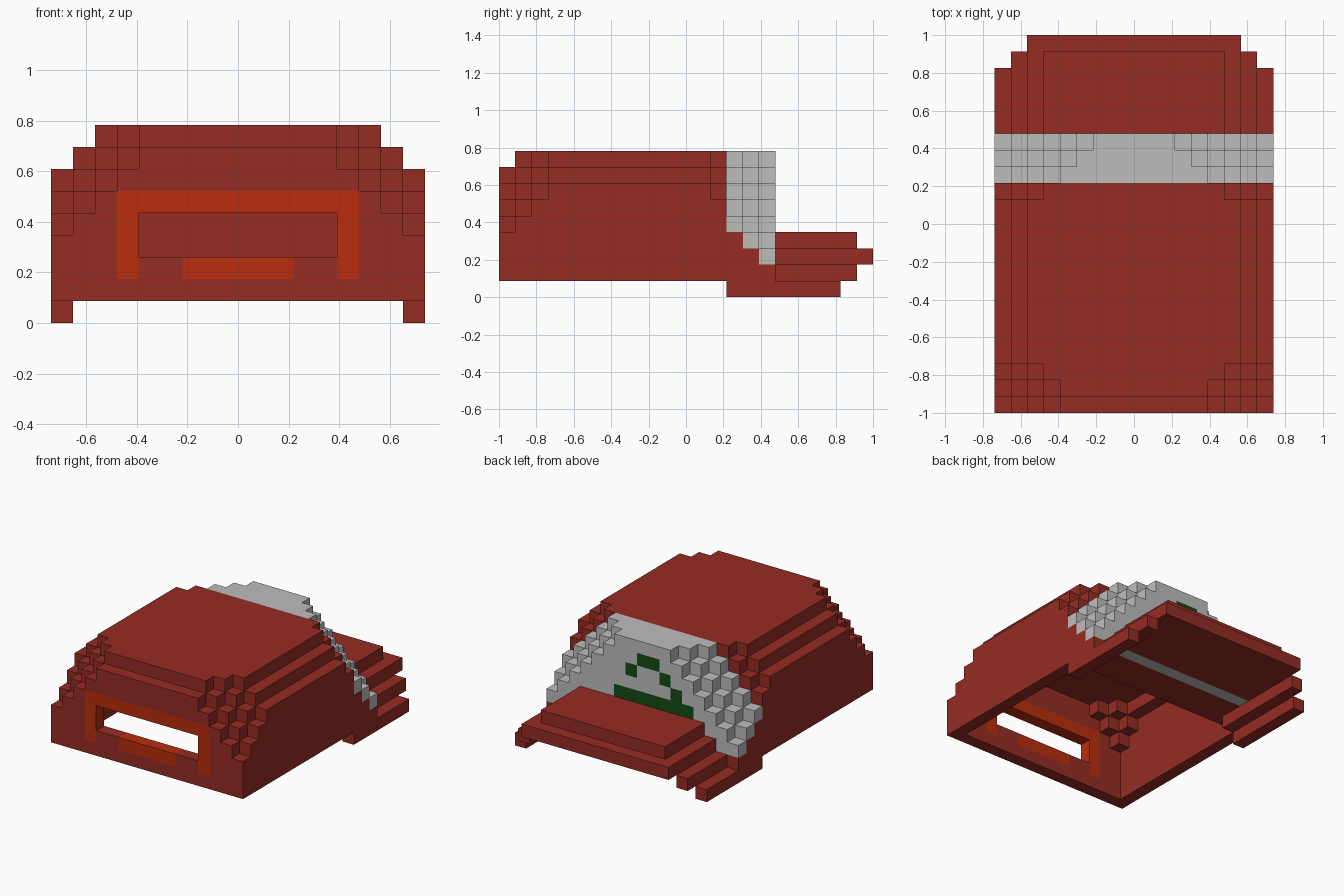
import bpy, bmesh
from mathutils import Vector

cube = bpy.data.objects.get("Cube")
if cube:
    bpy.data.objects.remove(cube, do_unlink=True)

NX, NY = 17, 23          # block grid: width and depth
S = 2 / NY               # size of one block


def material(name, rgb):
    m = bpy.data.materials.new(name)
    m.use_nodes = True
    m.diffuse_color = (*rgb, 1)
    m.node_tree.nodes["Principled BSDF"].inputs["Base Color"].default_value = (*rgb, 1)
    return m


RED = material("brick_red", (0.305, 0.025, 0.018))
ORANGE = material("burnt_orange", (0.49, 0.027, 0.0045))
GREY = material("light_grey", (0.52, 0.51, 0.51))
GREEN = material("dark_green", (0.006, 0.07, 0.007))

cells = {}               # block position -> (part, material)


def fill(part, mat, xs, ys, zs):
    for x in xs:
        for y in ys:
            for z in zs:
                cells[x, y, z] = (part, mat)


def in_body(x, y, z):
    """Rounded cabin volume: stepped roof edges and diagonal corners."""
    e = min(x, NX - 1 - x)
    if e < 0 or not 0 <= y <= 16 or not 1 <= z <= 8:
        return False
    return (z <= 6 + e and z <= 7 + y
            and z <= 3 + e + y and z <= 2 + e + 16 - y)


# Cabin shell, one block thick and open underneath
OUTWARD = ((1, 0, 0), (-1, 0, 0), (0, 1, 0), (0, -1, 0), (0, 0, 1))
for x in range(NX):
    for y in range(17):
        for z in range(1, 9):
            if not in_body(x, y, z):
                continue
            if y == 16 and z < 2:
                if 0 < x < NX - 1:
                    continue
            if all(in_body(x + a, y + b, z + c) for a, b, c in OUTWARD):
                continue
            if y >= 14 and y + z >= 18:
                cells[x, y, z] = ("rear_panel", GREY)
            else:
                cells[x, y, z] = ("cabin_shell", RED)

# Inner bulkhead and floor
for x in range(1, NX - 1):
    for z in range(2, 8):
        if in_body(x, 13, z):
            cells.setdefault((x, 13, z), ("bulkhead", RED))
    for y in range(13, 17):
        cells.setdefault((x, y, 2), ("floor", RED))

# Front opening with its orange surround
fill("front_surround", ORANGE, range(3, 14), [0], [5])
fill("front_surround", ORANGE, (3, 13), [0], range(2, 5))
fill("front_surround", ORANGE, range(6, 11), [0], [2])
for x in range(4, 13):
    for z in (3, 4):
        cells.pop((x, 0, z), None)

# Green marking on the rear panel
fill("rear_marking", GREEN, range(4, 11), [16], [4])
for x, z in ((5, 5), (6, 6), (7, 7), (8, 7), (9, 6)):
    cells[x, 16, z] = ("rear_marking", GREEN)

# Rear deck: wide plate with a narrower slab on top
fill("deck_plate", RED, range(2, 15), range(17, 23), [2])
fill("deck_slab", RED, range(3, 14), range(17, 22), [3])

# Stepped rails below the deck on both sides
fill("upper_rails", RED, (1, 15), range(14, 22), [1])
fill("lower_rails", RED, (0, 16), range(14, 21), [0])


def build(part):
    """Make one object from the exposed block faces of a part."""
    bm = bmesh.new()
    mats = []
    for (x, y, z), (name, mat) in cells.items():
        if name != part:
            continue
        if mat not in mats:
            mats.append(mat)
        centre = Vector((x + 0.5 - NX / 2, y + 0.5 - NY / 2, z + 0.5))
        for axis in range(3):
            for sign in (1, -1):
                n = Vector((0, 0, 0))
                n[axis] = sign
                if (x + int(n.x), y + int(n.y), z + int(n.z)) in cells:
                    continue
                u = Vector((0, 0, 0))
                u[(axis + 1) % 3] = 1
                v = n.cross(u)
                corners = [(centre + (n + u * a + v * b) / 2) * S
                           for a, b in ((-1, -1), (1, -1), (1, 1), (-1, 1))]
                face = bm.faces.new([bm.verts.new(c) for c in corners])
                face.material_index = mats.index(mat)
    bmesh.ops.remove_doubles(bm, verts=bm.verts, dist=S * 0.01)
    mesh = bpy.data.meshes.new(part)
    bm.to_mesh(mesh)
    bm.free()
    for m in mats:
        mesh.materials.append(m)
    bpy.context.collection.objects.link(bpy.data.objects.new(part, mesh))


for part in sorted({p for p, _ in cells.values()}):
    build(part)
